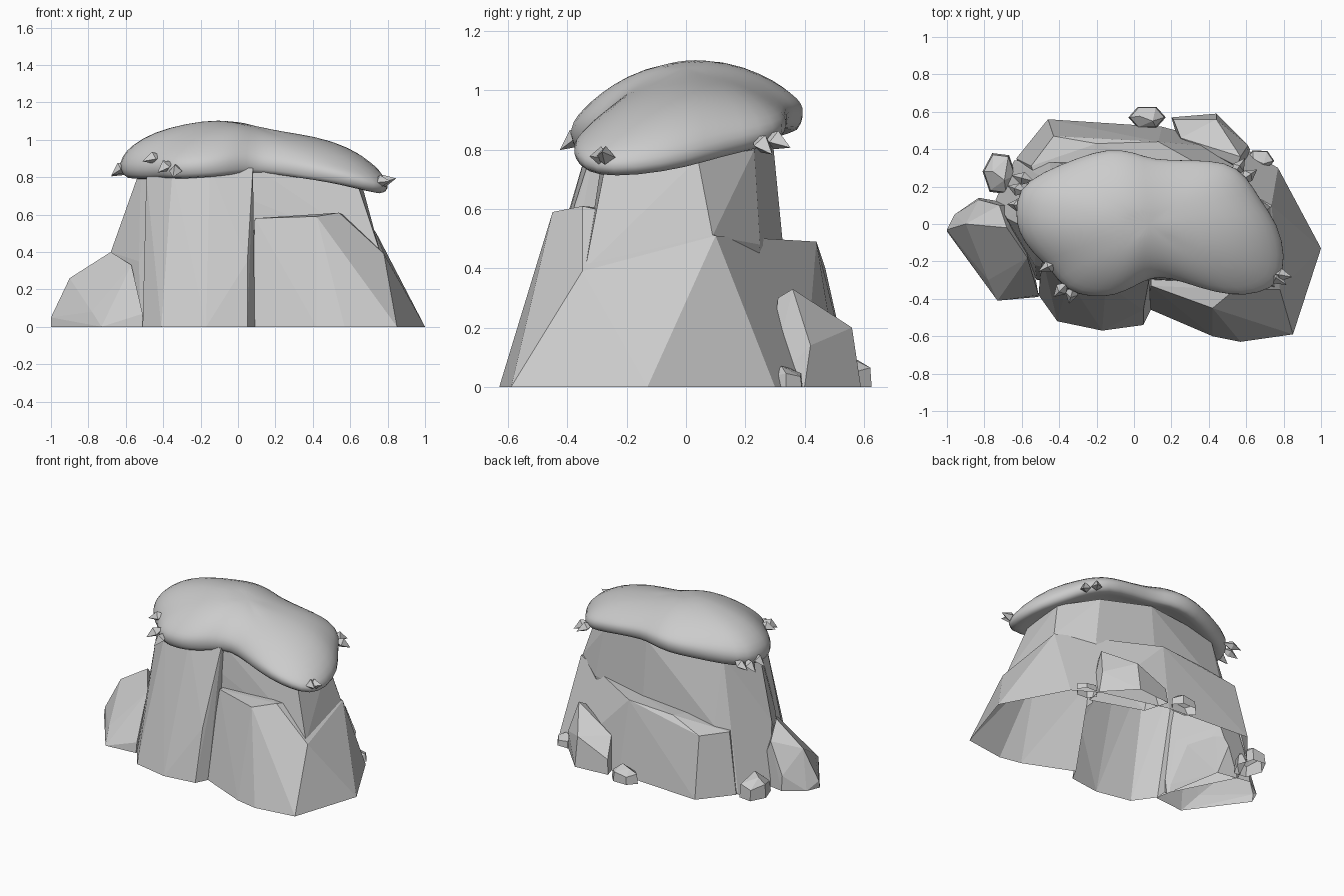
import bpy, bmesh, math
from mathutils import Vector


def hull(name, pts):
    """Faceted rock chunk: convex hull of a few corner points."""
    bm = bmesh.new()
    for p in pts:
        bm.verts.new(p)
    res = bmesh.ops.convex_hull(bm, input=bm.verts)
    junk = list({v for v in res["geom_interior"] + res["geom_unused"]
                 if isinstance(v, bmesh.types.BMVert)})
    bmesh.ops.delete(bm, geom=junk, context='VERTS')
    bmesh.ops.dissolve_limit(bm, angle_limit=math.radians(3), verts=bm.verts, edges=bm.edges)
    bmesh.ops.recalc_face_normals(bm, faces=bm.faces)
    me = bpy.data.meshes.new(name)
    bm.to_mesh(me)
    bm.free()
    ob = bpy.data.objects.new(name, me)
    bpy.context.collection.objects.link(ob)
    return ob


def open_bottom(ob):
    """Rocks are hollow shells: drop the faces lying on the ground."""
    bm = bmesh.new()
    bm.from_mesh(ob.data)
    low = [f for f in bm.faces if all(v.co.z < 1e-3 for v in f.verts)]
    bmesh.ops.delete(bm, geom=low, context='FACES')
    bm.to_mesh(ob.data)
    bm.free()


def ground(*xy):
    return [(x, y, 0) for x, y in xy]


def lerp(table, x):
    if x <= table[0][0]:
        return table[0][1]
    for (x0, z0), (x1, z1) in zip(table, table[1:]):
        if x <= x1:
            return z0 + (z1 - z0) * (x - x0) / (x1 - x0)
    return table[-1][1]


# Upper core of the rock, reaching the ground on the left
core = hull("main_rock", ground((-0.74, 0.13), (-0.64, 0.34), (-0.52, -0.3), (0.4, 0.2), (0.4, -0.3)) + [
    (-0.52, -0.05, 0.85), (-0.36, -0.26, 0.85), (0.08, -0.27, 0.86), (0.64, -0.27, 0.76),
    (0.66, 0.04, 0.77), (0.47, 0.23, 0.8), (0.1, 0.29, 0.86), (-0.44, 0.22, 0.86),
    (-0.68, 0.03, 0.4), (-0.53, -0.22, 0.35), (0.76, -0.34, 0.4), (0.73, 0.09, 0.51),
    (0.52, 0.25, 0.48), (0.1, 0.33, 0.45), (-0.45, 0.33, 0.42)])

# Wide lower base at the back with its ledge
base = hull("base_back", ground((-0.63, 0.35), (-0.46, 0.56), (-0.22, 0.51),
                                (0.15, 0.52), (0.6, 0.4), (0.77, 0.3), (0.6, -0.2), (-0.4, -0.1)) + [
    (-0.55, 0.31, 0.4), (-0.43, 0.47, 0.4), (-0.2, 0.43, 0.47), (0.13, 0.44, 0.49),
    (0.735, 0.1, 0.51), (0.6, -0.2, 0.45), (-0.4, -0.1, 0.4)])

# Tall column at the front left
column = hull("front_column", ground((-0.51, -0.38), (-0.41, -0.52), (-0.17, -0.57), (0.05, -0.54),
                                     (0.09, -0.46), (0.08, 0.01), (-0.48, 0.02)) + [
    (-0.49, -0.18, 0.8), (-0.35, -0.3, 0.84), (-0.15, -0.32, 0.85), (0.08, -0.3, 0.85),
    (0.075, 0.01, 0.85), (-0.45, 0.02, 0.84), (0.05, -0.46, 0.35)])

# Low boulder at the front right
boulder = hull("front_right_boulder", ground((0.07, -0.45), (0.42, -0.6), (0.57, -0.63), (0.85, -0.59),
                                             (1.0, -0.13), (0.77, 0.3), (0.06, 0)) + [
    (0.09, -0.33, 0.58), (0.42, -0.45, 0.59), (0.54, -0.35, 0.61), (0.78, -0.35, 0.39),
    (0.735, 0.1, 0.51), (0.1, 0, 0.58)])

# Merge the big chunks into one outer shell
bpy.context.view_layer.objects.active = core
for other in (base, column, boulder):
    m = core.modifiers.new("merge", 'BOOLEAN')
    m.operation, m.solver, m.object = 'UNION', 'EXACT', other
    bpy.ops.object.modifier_apply(modifier=m.name)
    bpy.data.objects.remove(other)
open_bottom(core)

# Boulder on the left
open_bottom(hull("left_boulder", ground((-1.0, -0.04), (-0.73, -0.41), (-0.51, -0.39), (-0.96, 0.05),
                                        (-0.83, 0.14), (-0.6, 0.1)) + [
    (-1.0, -0.03, 0.05), (-0.78, -0.3, 0.08), (-0.51, -0.38, 0.07), (-0.9, 0.0, 0.26),
    (-0.68, -0.02, 0.4), (-0.57, -0.18, 0.33), (-0.83, 0.13, 0.1), (-0.72, 0.1, 0.3)]))

# Boulder at the back right
open_bottom(hull("back_right_boulder", ground((0.2, 0.57), (0.44, 0.59), (0.62, 0.4), (0.6, 0.28), (0.25, 0.4)) + [
    (0.21, 0.56, 0.1), (0.44, 0.56, 0.2), (0.61, 0.42, 0.14), (0.57, 0.36, 0.33),
    (0.55, 0.31, 0.3), (0.25, 0.46, 0.22)]))

# Small loose stones
for i, (x, y, rx, ry, h) in enumerate([(0.07, 0.57, 0.1, 0.065, 0.1), (0.67, 0.34, 0.08, 0.06, 0.07),
                                       (-0.72, 0.27, 0.09, 0.12, 0.14)]):
    pts = []
    for k in range(6):
        a = k * math.pi / 3 + i
        c, s = rx * math.cos(a), ry * math.sin(a)
        pts += [(x + c, y + s, 0), (x + 0.92 * c, y + 0.92 * s, h * (0.5 + 0.15 * (k % 2)))]
    pts += [(x + 0.3 * rx, y - 0.3 * ry, h), (x - 0.4 * rx, y + 0.1 * ry, h * 0.92)]
    open_bottom(hull(f"small_stone_{i + 1}", pts))

# Soft bean-shaped cap: scaled outline rings draped over the rock
outline = [(-0.64, 0.05), (-0.63, 0.19), (-0.5, 0.28), (-0.3, 0.36), (-0.14, 0.41), (0, 0.39),
           (0.1, 0.345), (0.3, 0.345), (0.5, 0.34), (0.61, 0.26), (0.68, 0.13), (0.78, 0.0),
           (0.82, -0.18), (0.79, -0.32), (0.68, -0.375), (0.53, -0.39), (0.35, -0.345),
           (0.2, -0.29), (0.09, -0.285), (0, -0.34), (-0.1, -0.385), (-0.22, -0.4),
           (-0.38, -0.36), (-0.45, -0.24), (-0.55, -0.16), (-0.63, -0.04)]
mid = [(-0.65, 0.86), (-0.3, 0.895), (0, 0.915), (0.2, 0.895), (0.5, 0.86), (0.7, 0.81), (0.82, 0.765)]
high = [(-0.1, 0.2), (0.2, 0.15), (0.6, 0.16)]
rings = [(0.6, -0.2), (0.84, -0.38), (0.95, -0.4), (1.0, -0.1), (0.98, 0.22), (0.9, 0.52),
         (0.74, 0.8), (0.5, 0.95), (0.25, 1.0)]
cx = 0.08


def cap_point(x, y, s, t):
    px, py = cx + (x - cx) * s, y * s
    z = lerp(mid, px) + t * lerp(high, px) + 0.08 * py
    return Vector((px, py, z - 0.75 * py * py * max(t, 0)))


bm = bmesh.new()
loops = [[bm.verts.new(cap_point(x, y, s, t)) for x, y in outline] for s, t in rings]
n = len(outline)
for a, b in zip(loops, loops[1:]):
    for i in range(n):
        j = (i + 1) % n
        bm.faces.new((a[i], a[j], b[j], b[i]))
for loop, t in ((loops[0], -0.1), (loops[-1], 1.0)):
    c = bm.verts.new(cap_point(cx, 0, 1, t))
    for i in range(n):
        bm.faces.new((loop[i], loop[(i + 1) % n], c))
bmesh.ops.recalc_face_normals(bm, faces=bm.faces)
for f in bm.faces:
    f.smooth = True
me = bpy.data.meshes.new("moss_cap")
bm.to_mesh(me)
bm.free()
cap = bpy.data.objects.new("moss_cap", me)
bpy.context.collection.objects.link(cap)
soft = cap.modifiers.new("soften", 'SUBSURF')
soft.levels = soft.render_levels = 1

# Little pointed leaves around the cap rim: base position, outward angle, tilt
leaves = [((-0.61, 0.1, 0.85), 175, -0.6), ((-0.61, 0.18, 0.84), 160, -0.5), ((-0.58, 0.24, 0.85), 165, -0.2),
          ((-0.44, -0.22, 0.9), 205, -0.2), ((-0.38, -0.34, 0.86), 225, -0.5), ((-0.33, -0.36, 0.84), 255, -0.6),
          ((0.75, -0.28, 0.77), 325, 0.1), ((0.77, -0.27, 0.77), 350, 0.3),
          ((0.55, 0.29, 0.83), 55, -0.3), ((0.6, 0.25, 0.82), 35, -0.5)]
for i, (p, ang, tilt) in enumerate(leaves):
    a = math.radians(ang)
    d = Vector((math.cos(a), math.sin(a), tilt)).normalized()
    side = Vector((-math.sin(a), math.cos(a), 0))
    up = d.cross(side)
    p = Vector(p)
    m = p + d * 0.015
    hull(f"leaf_{i + 1}", [p - d * 0.05, p + d * 0.08, m + side * 0.035, m - side * 0.035,
                           m + up * 0.04, m - up * 0.025])
